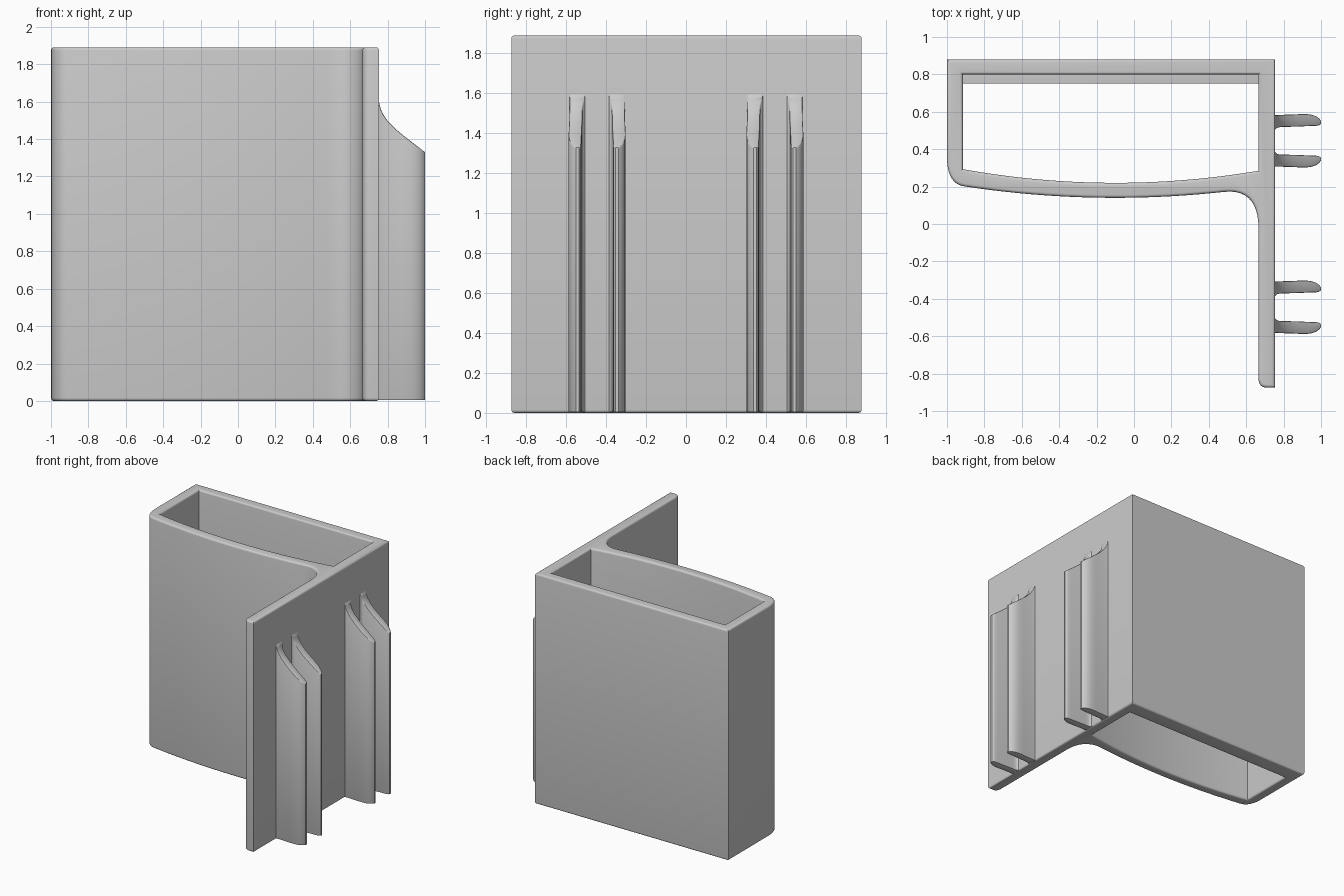
import bpy, bmesh

if "Cube" in bpy.data.objects:
    bpy.data.objects.remove(bpy.data.objects["Cube"])

HEIGHT = 1.89
ROUND = 0.016

grey = bpy.data.materials.new("plain grey")
grey.use_nodes = True
grey.diffuse_color = (0.6, 0.6, 0.6, 1)
grey.node_tree.nodes["Principled BSDF"].inputs["Base Color"].default_value = (0.6, 0.6, 0.6, 1)


def bend(a, ctrl, b, n=10):
    """Quadratic curve from a to b."""
    return [tuple((1 - t) ** 2 * p + 2 * t * (1 - t) * c + t * t * q
                  for p, c, q in zip(a, ctrl, b))
            for t in (i / n for i in range(n + 1))]


def bow(x0, x1, low, k, n=20):
    """Shallow bowed wall between two x positions."""
    xs = [x0 + (x1 - x0) * i / n for i in range(n + 1)]
    return [(x, low + k * (x + 0.1) ** 2) for x in xs]


def finish(obj):
    if not obj.data.materials:
        obj.data.materials.append(grey)
    bpy.ops.object.select_all(action='DESELECT')
    obj.select_set(True)
    bpy.context.view_layer.objects.active = obj
    bpy.ops.object.shade_smooth_by_angle(angle=0.6)


def extrude_plan(name, loops, z0, z1, r):
    """Plan outline with holes, raised from z0 to z1 with rounded rims."""
    cu = bpy.data.curves.new(name, 'CURVE')
    cu.dimensions = '2D'
    cu.fill_mode = 'BOTH'
    cu.extrude = (z1 - z0) / 2 - r
    cu.bevel_depth, cu.offset, cu.bevel_resolution = r, -r, 3
    for pts in loops:
        sp = cu.splines.new('POLY')
        sp.points.add(len(pts) - 1)
        for p, (x, y) in zip(sp.points, pts):
            p.co = (x, y, 0, 1)
        sp.use_cyclic_u = True
    tmp = bpy.data.objects.new(name + "_outline", cu)
    bpy.context.collection.objects.link(tmp)
    mesh = bpy.data.meshes.new_from_object(
        tmp.evaluated_get(bpy.context.evaluated_depsgraph_get()))
    bpy.data.objects.remove(tmp)
    bm = bmesh.new()
    bm.from_mesh(mesh)
    bmesh.ops.translate(bm, verts=bm.verts, vec=(0, 0, (z0 + z1) / 2))
    bmesh.ops.remove_doubles(bm, verts=bm.verts, dist=0.0005)
    bmesh.ops.recalc_face_normals(bm, faces=bm.faces)
    bm.to_mesh(mesh)
    bm.free()
    mesh.name = name
    obj = bpy.data.objects.new(name, mesh)
    bpy.context.collection.objects.link(obj)
    finish(obj)


# Holder sleeve and side plate as one wall section
outer = [(0.755, -0.875), (0.755, 0.88), (-1, 0.88)]
outer += bend((-1, 0.36), (-1, 0.21), (-0.9, 0.2))
outer += bow(-0.9, 0.48, 0.14, 0.094)[1:]
outer += bend((0.48, 0.172), (0.655, 0.19), (0.665, 0))[1:]
outer += bend((0.665, -0.82), (0.665, -0.875), (0.71, -0.875), 6)
inner = [(0.665, 0.8), (-0.915, 0.8)] + bow(-0.915, 0.665, 0.22, 0.11)
extrude_plan("holder_body", [outer, inner], 0, HEIGHT, ROUND)

# Stop ledge at the foot of the back wall
ledge = [(-0.93, 0.75), (0.68, 0.75), (0.68, 0.84), (-0.93, 0.84)]
extrude_plan("bottom_ledge", [ledge], 0, 0.08, 0.004)


def rib_top(x):
    """Concave upper end of a rib."""
    t = (x - 0.755) / 0.245
    return 1.33 + 0.28 * (1 - min(t, 1) ** 0.5) + 0.05 * t * (1 - t)


# Rib section: x, inner side, outer side, measured from the pair's middle
SECTION = [(0.74, 0.06, 0.14), (0.756, 0.06, 0.138), (0.762, 0.068, 0.138),
           (0.775, 0.073, 0.138), (0.8, 0.074, 0.139), (0.84, 0.075, 0.14),
           (0.88, 0.076, 0.142), (0.92, 0.078, 0.143), (0.95, 0.079, 0.139),
           (0.975, 0.08, 0.13), (0.99, 0.083, 0.119), (1.0, 0.091, 0.107)]


def rib(name, middle, side):
    bm = bmesh.new()
    rings = []
    for x, a, b in SECTION:
        top = rib_top(max(x, 0.755))
        rings.append([bm.verts.new((x, middle + side * y, z))
                      for y, z in ((a, 0.004), (b, 0.004), (b, top), (a, top))])
    for r, s in zip(rings, rings[1:]):
        for i in range(4):
            j = (i + 1) % 4
            bm.faces.new((r[i], r[j], s[j], s[i]))
    bm.faces.new(rings[0])
    bm.faces.new(rings[-1])
    bmesh.ops.recalc_face_normals(bm, faces=bm.faces)
    # Soften the long upper and lower rims
    rims = [e for e in bm.edges if len(e.link_faces) == 2
            and abs(e.verts[0].co.x - e.verts[1].co.x) > 0.001
            and e.calc_face_angle() > 1]
    bmesh.ops.bevel(bm, geom=rims, offset=0.008, segments=2, profile=0.5,
                    affect='EDGES', clamp_overlap=True)
    mesh = bpy.data.meshes.new(name)
    bm.to_mesh(mesh)
    bm.free()
    obj = bpy.data.objects.new(name, mesh)
    bpy.context.collection.objects.link(obj)
    finish(obj)


# Two pairs of clip ribs on the side plate
for place, middle in (("front", -0.445), ("back", 0.445)):
    for end, side in (("forward", -1), ("rear", 1)):
        rib(f"{place}_clip_{end}_rib", middle, side)
